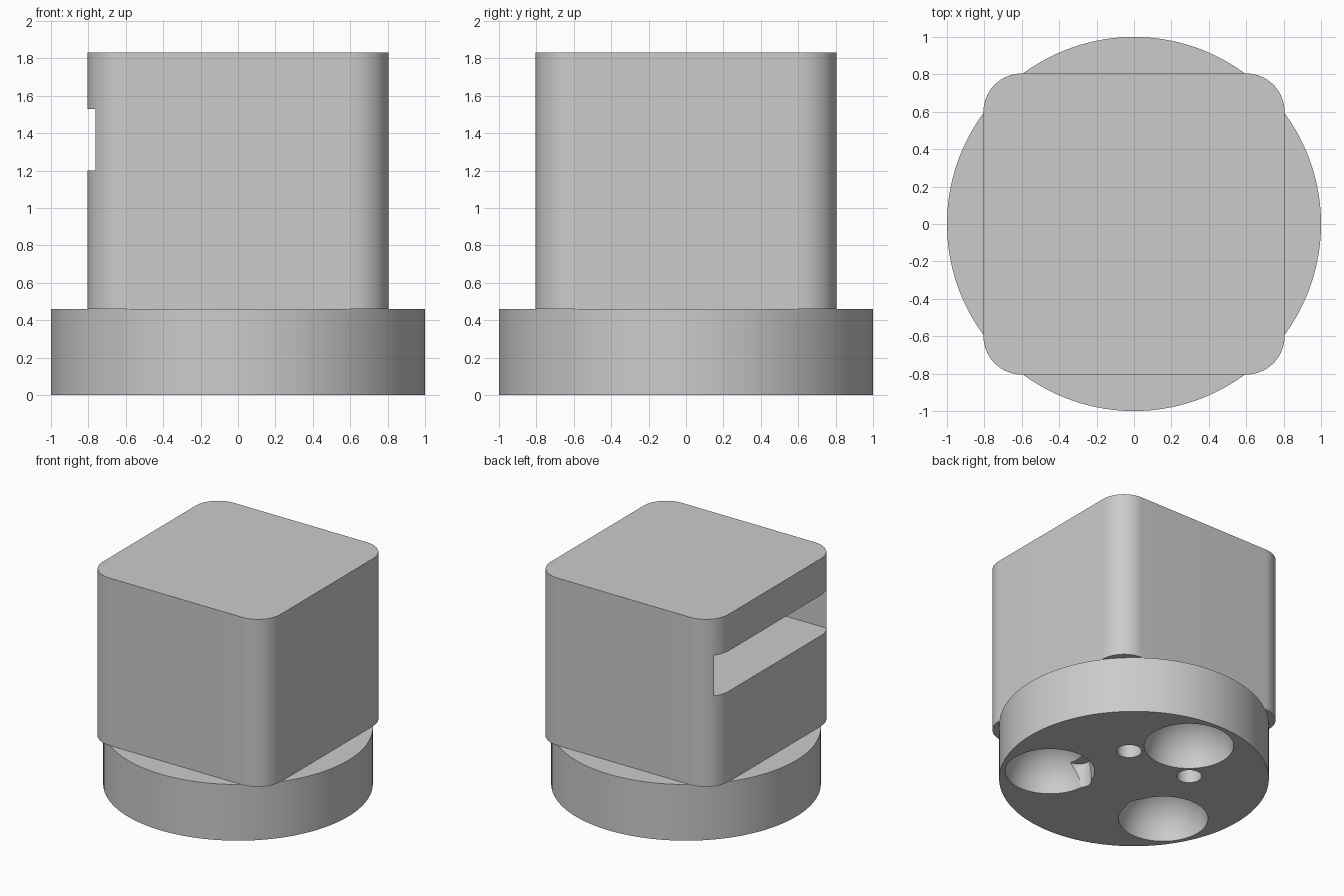
import bpy
import bmesh
import math
from mathutils import Matrix, Vector

default = bpy.data.objects.get("Cube")
if default:
    bpy.data.objects.remove(default, do_unlink=True)

# One flat grey for the whole model
GREY = (0.6, 0.6, 0.6, 1.0)
grey = bpy.data.materials.new("plain_grey")
grey.diffuse_color = GREY
grey.use_nodes = True
for node in grey.node_tree.nodes:
    if node.type == "BSDF_PRINCIPLED":
        node.inputs["Base Color"].default_value = GREY


def make_object(name, bm):
    bmesh.ops.recalc_face_normals(bm, faces=bm.faces)
    mesh = bpy.data.meshes.new(name)
    bm.to_mesh(mesh)
    bm.free()
    mesh.materials.append(grey)
    obj = bpy.data.objects.new(name, mesh)
    bpy.context.collection.objects.link(obj)
    return obj


def prism(name, outline, z0, z1):
    """Extrude a closed 2D outline between two heights."""
    bm = bmesh.new()
    face = bm.faces.new([bm.verts.new((x, y, z0)) for x, y in outline])
    grown = bmesh.ops.extrude_face_region(bm, geom=[face])["geom"]
    top = [v for v in grown if isinstance(v, bmesh.types.BMVert)]
    bmesh.ops.translate(bm, verts=top, vec=(0, 0, z1 - z0))
    return make_object(name, bm)


def arc(cx, cy, radius, start, sweep, steps):
    angles = [start + sweep * i / steps for i in range(steps + 1)]
    return [(cx + radius * math.cos(a), cy + radius * math.sin(a)) for a in angles]


def circle(cx, cy, radius, steps):
    return arc(cx, cy, radius, 0, math.tau, steps)[:-1]


def rounded_square(half, radius):
    points = []
    inner = half - radius
    for i, (sx, sy) in enumerate([(1, 1), (-1, 1), (-1, -1), (1, -1)]):
        points += arc(sx * inner, sy * inner, radius, i * math.pi / 2, math.pi / 2, 16)
    return points


def cut(target, cutter):
    """Subtract the cutter, then discard it."""
    cutter.hide_render = True
    mod = target.modifiers.new("cut", "BOOLEAN")
    mod.operation = "DIFFERENCE"
    mod.solver = "EXACT"
    mod.object = cutter
    bpy.context.view_layer.objects.active = target
    bpy.ops.object.modifier_apply(modifier=mod.name)
    bpy.data.objects.remove(cutter, do_unlink=True)


def smooth(obj):
    bpy.ops.object.select_all(action="DESELECT")
    obj.select_set(True)
    bpy.context.view_layer.objects.active = obj
    bpy.ops.object.shade_smooth_by_angle(angle=math.radians(30))


BASE_TOP = 0.46

# Round base
base = prism("round_base", circle(0, 0, 1.0, 128), 0, BASE_TOP)

# Three domed recesses under the base
for i in range(3):
    angle = math.pi / 2 + i * math.tau / 3
    centre = Vector((math.cos(angle), math.sin(angle), 0)) * 0.633
    bm = bmesh.new()
    bmesh.ops.create_uvsphere(bm, u_segments=64, v_segments=32, radius=0.332,
                              matrix=Matrix.Translation(centre))
    cut(base, make_object("dome_cutter", bm))

# Four small screw holes under the base
for sx in (-1, 1):
    for sy in (-1, 1):
        cut(base, prism("hole_cutter", circle(sx * 0.29, sy * 0.29, 0.093, 32), -0.1, 0.2))
smooth(base)

# Square body with rounded upright corners
body = prism("square_body", rounded_square(0.805, 0.205), BASE_TOP, 1.83)

# Deep slot opening on the right side
slot = [(-1.2, -0.725), (0.72, -0.725), (0.72, 0.725), (-1.2, 0.725)]
cut(body, prism("slot_cutter", slot, 1.2, 1.53))
smooth(body)
